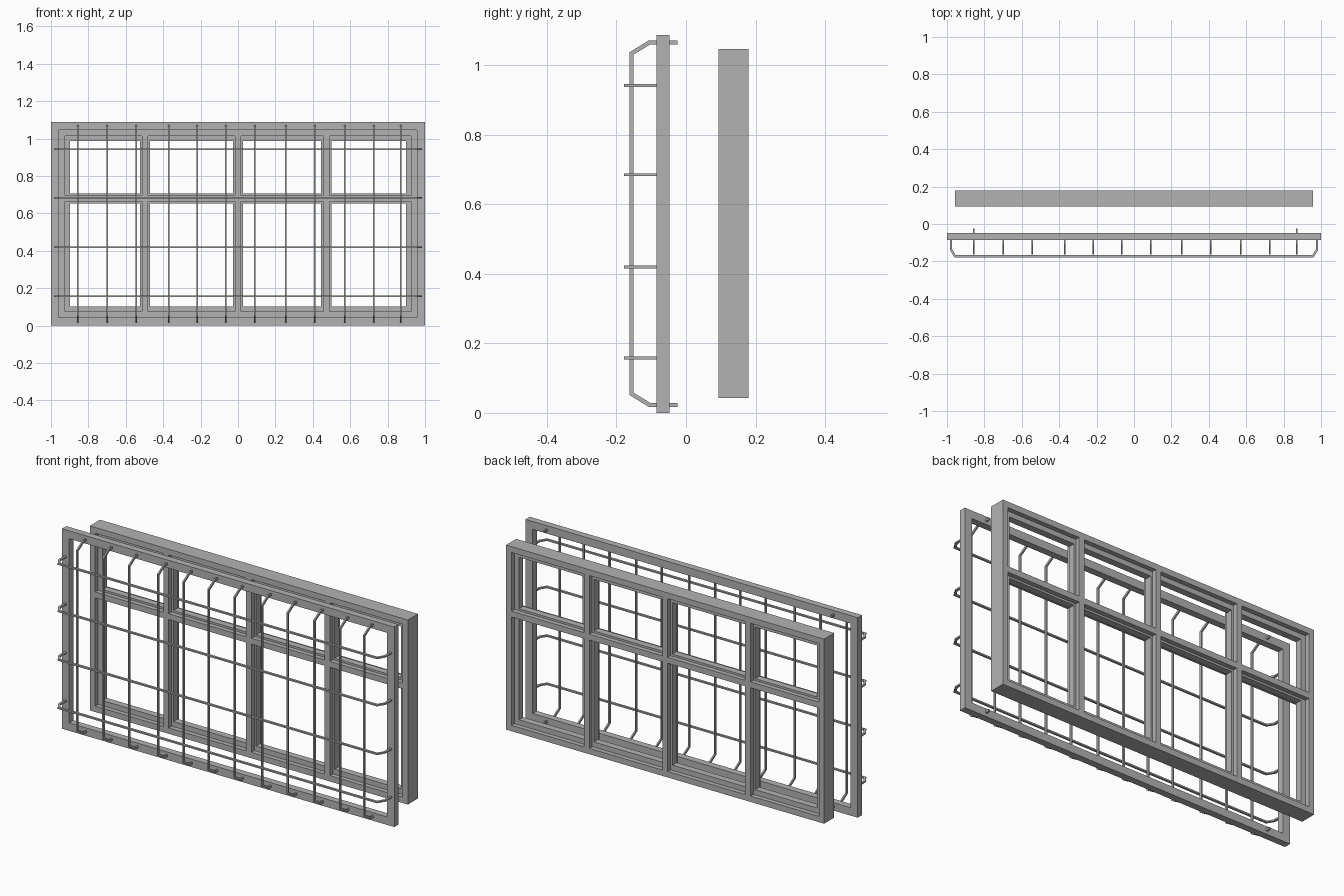
import bpy
import bmesh
from mathutils import Vector

cube = bpy.data.objects.get("Cube")
if cube:
    bpy.data.objects.remove(cube, do_unlink=True)

grey = bpy.data.materials.new("painted_grey")
grey.use_nodes = True
grey.diffuse_color = (0.45, 0.45, 0.45, 1)
grey.node_tree.nodes["Principled BSDF"].inputs["Base Color"].default_value = (0.45, 0.45, 0.45, 1)


def finish(name, bm):
    bmesh.ops.recalc_face_normals(bm, faces=bm.faces)
    mesh = bpy.data.meshes.new(name)
    bm.to_mesh(mesh)
    bm.free()
    mesh.materials.append(grey)
    obj = bpy.data.objects.new(name, mesh)
    bpy.context.collection.objects.link(obj)


def add_box(bm, xs, ys, zs):
    verts = bmesh.ops.create_cube(bm, size=1)["verts"]
    for v in verts:
        v.co = [r[0] if c < 0 else r[1] for c, r in zip(v.co, (xs, ys, zs))]


def ring(name, x, zs, ys, width):
    """Rectangular frame with mitred corners, half width x."""
    bm = bmesh.new()
    loops = []
    for inset, y in ((0, ys[0]), (width, ys[0]), (width, ys[1]), (0, ys[1])):
        a, lo, hi = x - inset, zs[0] + inset, zs[1] - inset
        loops.append([bm.verts.new((px, y, pz)) for px, pz in
                      ((-a, lo), (a, lo), (a, hi), (-a, hi))])
    for i in range(4):
        p, q = loops[i], loops[(i + 1) % 4]
        for j in range(4):
            k = (j + 1) % 4
            bm.faces.new((p[j], p[k], q[k], q[j]))
    finish(name, bm)


def bent_bar(name, path, place, thick=0.012, flat=0.008):
    """Flat bar following a 2D path, mitred at the bends."""
    pts = [Vector(p) for p in path]
    bm = bmesh.new()
    sections = []
    for i, p in enumerate(pts):
        dirs = []
        if i > 0:
            dirs.append((p - pts[i - 1]).normalized())
        if i < len(pts) - 1:
            dirs.append((pts[i + 1] - p).normalized())
        normals = [Vector((-d.y, d.x)) for d in dirs]
        n = sum(normals, Vector((0, 0))).normalized()
        n *= thick / 2 / n.dot(normals[0])
        sections.append([bm.verts.new(place(p + n * s, t * flat / 2))
                         for s, t in ((-1, -1), (1, -1), (1, 1), (-1, 1))])
    for p, q in zip(sections, sections[1:]):
        for j in range(4):
            k = (j + 1) % 4
            bm.faces.new((p[j], p[k], q[k], q[j]))
    bm.faces.new(sections[0])
    bm.faces.new(sections[-1])
    finish(name, bm)


# Window frame: outer casing with a thinner rebate lip at mid depth
DEPTH = (0.093, 0.18)
LIP = (0.118, 0.155)
ring("window_casing", 0.957, (0.043, 1.047), DEPTH, 0.032)
ring("window_lip", 0.925, (0.075, 1.015), LIP, 0.028)

# Glazing bars with a cross-shaped section
RAIL = 0.68
for label, half, ys, edge in (("core", 0.016, DEPTH, 0), ("lip", 0.027, LIP, 0.028)):
    bm = bmesh.new()
    add_box(bm, (-0.925 + edge, 0.925 - edge), ys, (RAIL - half, RAIL + half))
    finish("transom_" + label, bm)
    bm = bmesh.new()
    for x in (-0.498, 0, 0.472):
        add_box(bm, (x - half, x + half), ys, (0.075 + edge, RAIL - half))
        add_box(bm, (x - half, x + half), ys, (RAIL + half, 1.015 - edge))
    finish("mullions_" + label, bm)

# Security grille frame
ring("grille_frame", 1.0, (0, 1.088), (-0.085, -0.048), 0.043)

# Upright bars; the outermost two pass through the frame as fixings
uprights = (-0.857, -0.70, -0.545, -0.37, -0.217, -0.066,
            0.09, 0.256, 0.41, 0.57, 0.725, 0.87)
for i, x in enumerate(uprights):
    end = -0.025 if i in (0, len(uprights) - 1) else -0.07
    path = ((end, 0.023), (-0.105, 0.023), (-0.157, 0.055),
            (-0.157, 1.034), (-0.105, 1.066), (end, 1.066))
    bent_bar(f"upright_bar_{i + 1}", path, lambda p, t: (x + t, p.x, p.y))

# Horizontal bars bent back to the frame at both ends
side = ((0.979, -0.07), (0.979, -0.136), (0.957, -0.172))
across = [(-x, y) for x, y in side] + list(reversed(side))
for i, z in enumerate((0.158, 0.42, 0.685, 0.942)):
    bent_bar(f"horizontal_bar_{i + 1}", across, lambda p, t: (p.x, p.y, z + t))
